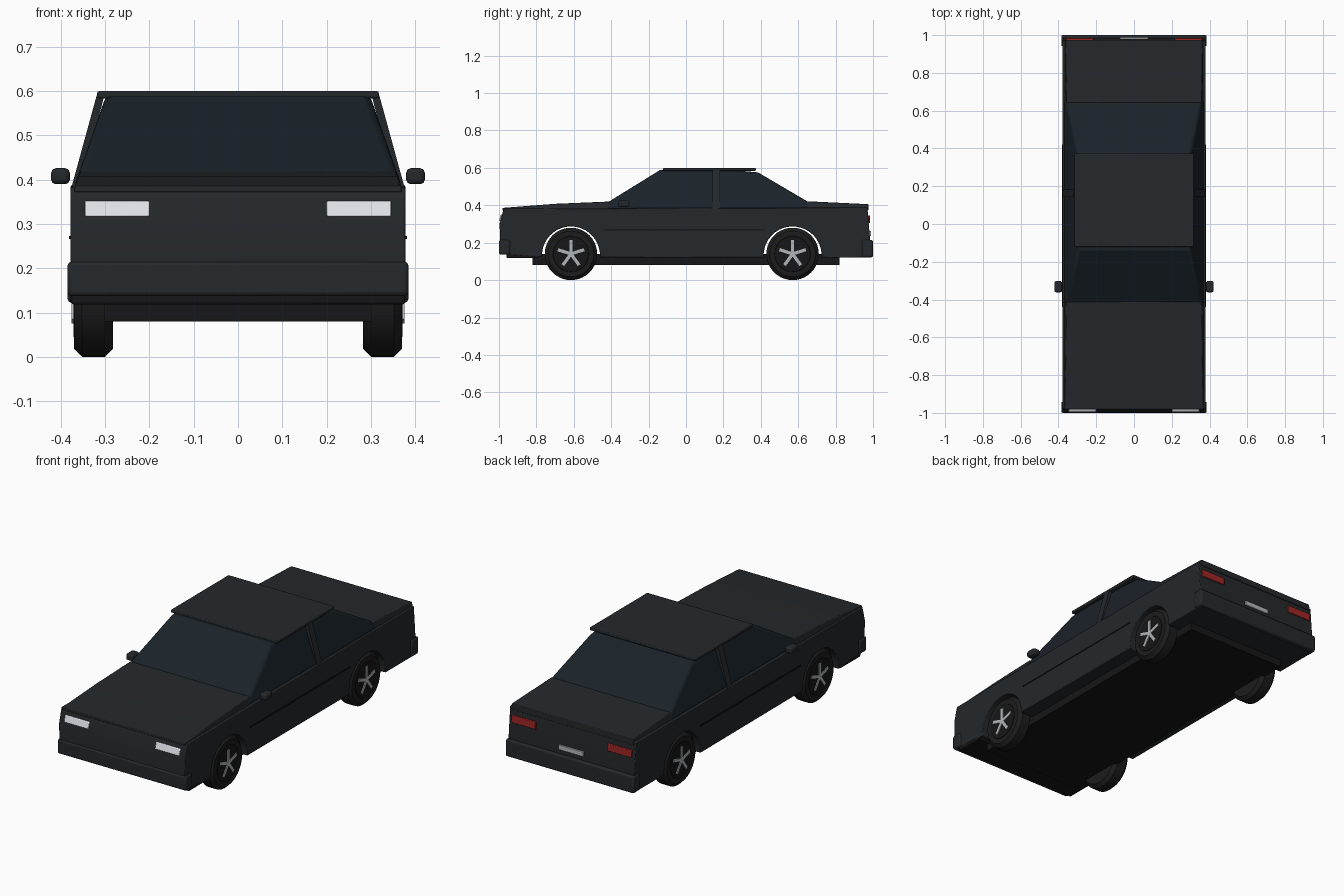
import bpy, bmesh, math
from mathutils import Vector, Matrix

if "Cube" in bpy.data.objects:
    bpy.data.objects.remove(bpy.data.objects["Cube"])


def material(name, rgb):
    m = bpy.data.materials.new(name)
    m.diffuse_color = (*rgb, 1)
    m.use_nodes = True
    m.node_tree.nodes["Principled BSDF"].inputs["Base Color"].default_value = m.diffuse_color
    return m


PAINT = material("paint", (0.018, 0.021, 0.024))
GLASS = material("glass", (0.010, 0.016, 0.022))
BLACK = material("black_trim", (0.008, 0.008, 0.009))
RUBBER = material("rubber", (0.012, 0.012, 0.012))
SILVER = material("silver", (0.45, 0.47, 0.48))
LAMP = material("lamp", (0.75, 0.77, 0.82))
RED = material("red_lamp", (0.35, 0.02, 0.02))

WHEEL_Y = (-0.615, 0.57)
WHEEL_R = 0.14
ARCH_R = 0.155


def finish(bm, name, mat, bevel=0.0, segments=2):
    bmesh.ops.recalc_face_normals(bm, faces=bm.faces)
    me = bpy.data.meshes.new(name)
    bm.to_mesh(me)
    bm.free()
    ob = bpy.data.objects.new(name, me)
    bpy.context.collection.objects.link(ob)
    me.materials.append(mat)
    if bevel:
        b = ob.modifiers.new("bevel", "BEVEL")
        b.width, b.segments, b.limit_method = bevel, segments, "ANGLE"
        b.angle_limit = math.radians(35)
    bpy.context.view_layer.objects.active = ob
    ob.select_set(True)
    bpy.ops.object.shade_smooth_by_angle(angle=math.radians(30))
    ob.select_set(False)
    return ob


def prism(name, profile, x0, x1, mat, bevel=0.0, width_at=None, segments=2):
    """Side profile (y, z) spanned from x0 to x1; width_at(z) scales it."""
    bm = bmesh.new()
    rings = []
    for x in (x0, x1):
        rings.append([bm.verts.new((x * (width_at(z) if width_at else 1), y, z))
                      for y, z in profile])
    bm.faces.new(rings[0])
    bm.faces.new(rings[1][::-1])
    n = len(profile)
    for i in range(n):
        j = (i + 1) % n
        bm.faces.new((rings[0][i], rings[0][j], rings[1][j], rings[1][i]))
    return finish(bm, name, mat, bevel, segments)


def box(name, x, y, z, mat, bevel=0.0):
    return prism(name, [(y[0], z[0]), (y[1], z[0]), (y[1], z[1]), (y[0], z[1])],
                 x[0], x[1], mat, bevel)


def arch(cy, base):
    """Wheel arch arc from front to rear, meeting the sill at height base."""
    cz = 0.132
    a = math.asin((base - cz) / ARCH_R)
    return [(cy - ARCH_R * math.cos(t), cz + ARCH_R * math.sin(t))
            for t in (a + (math.pi - 2 * a) * i / 20 for i in range(21))]


# Lower body with both wheel arches in its outline
body = [(-0.99, 0.14)] + arch(WHEEL_Y[0], 0.122) + arch(WHEEL_Y[1], 0.12) + [
    (0.975, 0.12), (0.984, 0.22), (0.97, 0.388), (-0.975, 0.382), (-0.997, 0.30)]
prism("body", body, -0.378, 0.378, PAINT, 0.004)

# Hood and boot lid, narrowing slightly upwards
taper = lambda z: 1 - max(0, z - 0.38) * 0.8
prism("hood", [(-0.982, 0.372), (-0.982, 0.386), (-0.70, 0.408), (-0.41, 0.42), (-0.41, 0.372)],
      -0.37, 0.37, PAINT, 0.003, taper)
prism("boot_lid", [(0.64, 0.372), (0.64, 0.422), (0.975, 0.406), (0.975, 0.372)],
      -0.37, 0.37, PAINT, 0.003, taper)

# Cabin glass, leaning inwards to the roof
lean = lambda z: 0.37 - (z - 0.385) * 0.35
prism("cabin_glass", [(-0.43, 0.38), (-0.42, 0.415), (-0.14, 0.588), (0.0, 0.591), (0.25, 0.588),
                      (0.385, 0.576), (0.65, 0.42), (0.66, 0.38)],
      -1, 1, GLASS, 0.014, lean, 3)
box("roof", (-0.318, 0.318), (-0.122, 0.373), (0.584, 0.6), PAINT, 0.004)

# Bumpers and underbody
box("front_bumper", (-0.385, 0.385), (-1.0, -0.94), (0.137, 0.215), PAINT, 0.009)
box("rear_bumper", (-0.385, 0.385), (0.94, 1.0), (0.122, 0.215), PAINT, 0.009)
box("front_valance", (-0.377, 0.377), (-0.96, -0.79), (0.118, 0.15), BLACK, 0.006)
box("underbody", (-0.302, 0.302), (-0.82, 0.82), (0.08, 0.14), BLACK)
box("number_plate", (-0.075, 0.075), (0.96, 0.989), (0.237, 0.263), SILVER, 0.002)

for s, side in ((1, "right"), (-1, "left")):
    # Lamps
    prism(side + "_headlight", [(-1.0, 0.317), (-0.989, 0.352), (-0.95, 0.352), (-0.95, 0.317)],
          s * 0.20, s * 0.346, LAMP, 0.003)
    box(side + "_tail_light", (s * 0.215, s * 0.36), (0.95, 0.984), (0.305, 0.345), RED, 0.003)
    # Mirror and side moulding
    box(side + "_mirror", (s * 0.38, s * 0.422), (-0.362, -0.302), (0.39, 0.426), PAINT, 0.01)
    box(side + "_moulding", (s * 0.37, s * 0.382), (-0.44, 0.42), (0.266, 0.273), BLACK)
    # Centre pillar outside the glass
    prism(side + "_pillar", [(0.142, 0.385), (0.182, 0.385), (0.182, 0.59), (0.142, 0.59)],
          s * 0.96, s * 1.015, PAINT, 0, lambda z: 0.37 - (z - 0.385) * 0.27)

    # Wheels: tyre, rim disc and five spokes
    for cy, end in zip(WHEEL_Y, ("front", "rear")):
        name = f"{end}_{side}_"

        def disc(part, r, xa, xb, mat, bevel, segs):
            bm = bmesh.new()
            bmesh.ops.create_cone(bm, cap_ends=True, segments=40, radius1=r, radius2=r,
                                  depth=xb - xa,
                                  matrix=Matrix.Translation((s * (xa + xb) / 2, cy, WHEEL_R))
                                  @ Matrix.Rotation(math.pi / 2, 4, "Y"))
            finish(bm, name + part, mat, bevel, segs)

        disc("tyre", WHEEL_R, 0.282, 0.370, RUBBER, 0.018, 1)
        disc("rim", 0.096, 0.30, 0.372, BLACK, 0.002, 1)
        bm = bmesh.new()
        for i in range(5):
            m = (Matrix.Translation((s * 0.371, cy, WHEEL_R))
                 @ Matrix.Rotation(i * math.tau / 5, 4, "X")
                 @ Matrix.Translation((0, 0, 0.037))
                 @ Matrix.Diagonal((0.01, 0.017, 0.074, 1)))
            bmesh.ops.create_cube(bm, size=1, matrix=m)
        finish(bm, name + "spokes", SILVER)
